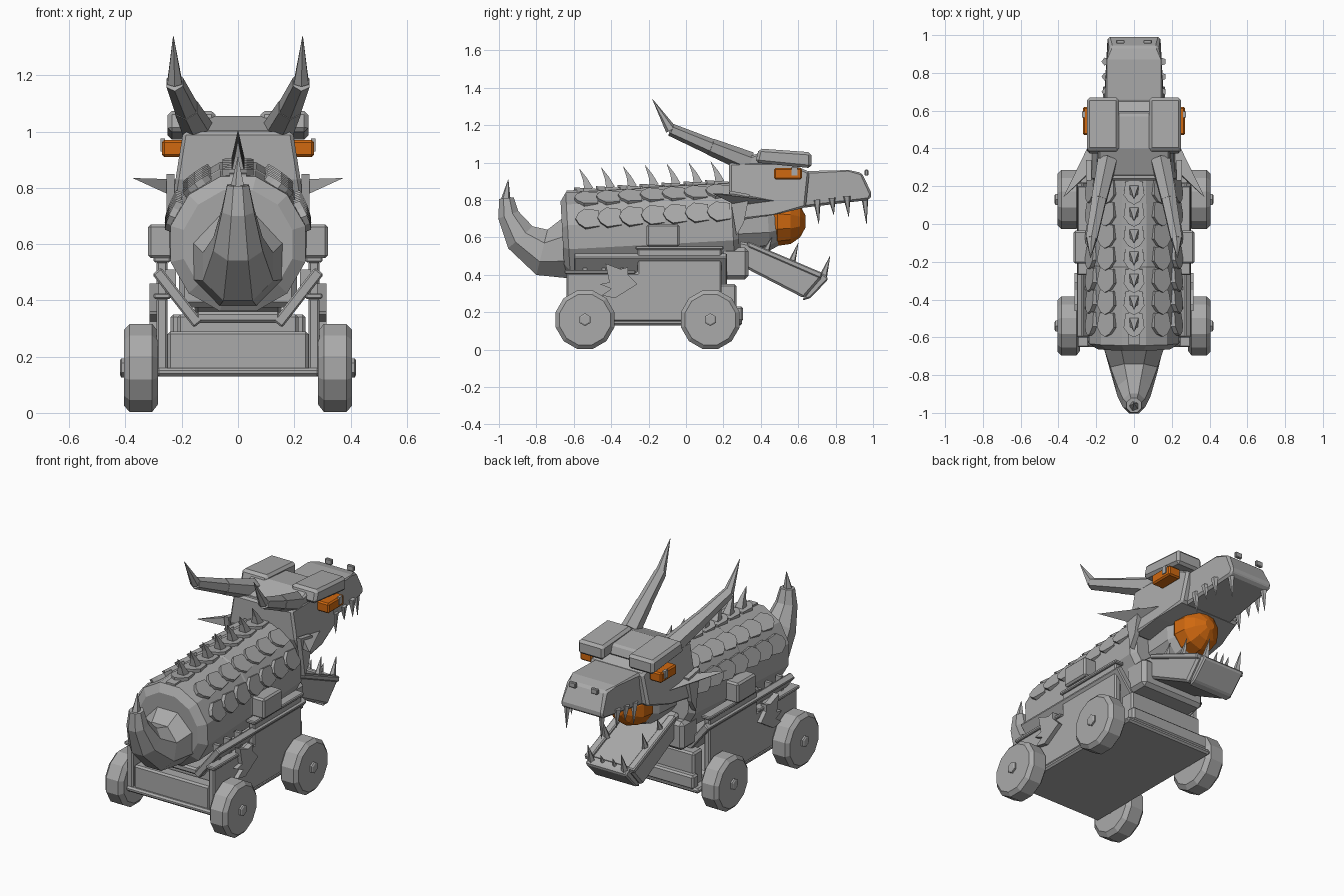
import bpy, bmesh, math
from mathutils import Vector, Matrix


def material(name, rgb):
    m = bpy.data.materials.new(name)
    m.diffuse_color = (*rgb, 1)
    return m


GREY = material("stone grey", (0.40, 0.40, 0.40))
ORANGE = material("ember orange", (0.63, 0.14, 0.005))


def mesh(name, verts, faces, mat=GREY, bevel=0):
    bm = bmesh.new()
    vs = [bm.verts.new(v) for v in verts]
    for f in faces:
        bm.faces.new([vs[i] for i in f])
    bmesh.ops.remove_doubles(bm, verts=bm.verts, dist=1e-5)
    bmesh.ops.recalc_face_normals(bm, faces=bm.faces)
    me = bpy.data.meshes.new(name)
    bm.to_mesh(me)
    bm.free()
    me.materials.append(mat)
    ob = bpy.data.objects.new(name, me)
    bpy.context.collection.objects.link(ob)
    if bevel:
        b = ob.modifiers.new("edge", "BEVEL")
        b.width, b.segments, b.limit_method = bevel, 1, "ANGLE"
    return ob


def bridge(n, rings):
    """Faces joining consecutive rings of n vertices, with end caps."""
    faces = [(r * n + i, r * n + (i + 1) % n, (r + 1) * n + (i + 1) % n, (r + 1) * n + i)
             for r in range(rings - 1) for i in range(n)]
    return faces + [tuple(range(n)), tuple(range((rings - 1) * n, rings * n))]


def prism(name, pts, xa, xb, mat=GREY, bevel=0):
    """Side profile (y, z) extruded from xa to xb; each may be a function of y, z."""
    val = lambda f, p: f(*p) if callable(f) else f
    verts = [(val(x, p), *p) for x in (xa, xb) for p in pts]
    return mesh(name, verts, bridge(len(pts), 2), mat, bevel)


def box(name, x, y, z, mat=GREY, bevel=0.01):
    return prism(name, [(y[0], z[0]), (y[1], z[0]), (y[1], z[1]), (y[0], z[1])], x[0], x[1], mat, bevel)


def tube(name, path, radii, sides=8, mat=GREY, squash=1):
    """Faceted tube along a path of points."""
    path = [Vector(p) for p in path]
    verts = []
    for k, p in enumerate(path):
        t = (path[min(k + 1, len(path) - 1)] - path[max(k - 1, 0)]).normalized()
        ref = Vector((1, 0, 0)) if abs(t.x) < 0.9 else Vector((0, 1, 0))
        u = (ref - t * ref.dot(t)).normalized()
        v = t.cross(u)
        for i in range(sides):
            a = math.tau * (i + 0.5) / sides
            r = max(radii[k], 0.001)
            verts.append(p + u * r * math.cos(a) + v * r * squash * math.sin(a))
    return mesh(name, verts, bridge(sides, len(path)), mat)


# --- Carriage ---
box("carriage_floor", (-0.29, 0.29), (-0.65, 0.30), (0.13, 0.16))
box("rear_beam", (-0.25, 0.25), (-0.63, -0.55), (0.14, 0.29))
box("rear_step", (-0.215, 0.215), (-0.55, -0.46), (0.16, 0.35))
box("front_beam", (-0.24, 0.24), (0.18, 0.27), (0.15, 0.35))
box("front_lip", (-0.26, 0.26), (0.25, 0.305), (0.15, 0.23))
plate = [(-0.64, 0.15), (0.19, 0.15), (0.19, 0.54), (-0.26, 0.54), (-0.26, 0.41), (-0.64, 0.41)]
shard = [(-0.46, 0.35), (-0.41, 0.36), (-0.43, 0.46), (-0.35, 0.43), (-0.31, 0.44),
         (-0.31, 0.40), (-0.26, 0.35), (-0.38, 0.275), (-0.45, 0.29), (-0.40, 0.325)]
for s in (-1, 1):
    prism("side_plate", plate, s * 0.25, s * 0.29, bevel=0.008)
    prism("broken_shard", shard, s * 0.28, s * 0.315)
    box("plate_cap_high", (s * 0.24, s * 0.30), (-0.27, 0.20), (0.535, 0.555), bevel=0.005)
    box("plate_cap_low", (s * 0.24, s * 0.30), (-0.65, -0.27), (0.405, 0.425), bevel=0.005)
    box("trunnion_block", (s * 0.22, s * 0.32), (-0.21, -0.035), (0.55, 0.67))
    # sloped cradle board under the barrel
    b = box("cradle_board", (-0.02, 0.02), (-0.60, 0.22), (-0.12, 0.12), bevel=0.006)
    b.matrix_world = Matrix.Translation((s * 0.215, 0, 0.41)) @ Matrix.Rotation(s * math.radians(38), 4, "Y")
    for y in (-0.54, -0.44, -0.34):
        box("cradle_post", (s * 0.22, s * 0.26), (y - 0.01, y + 0.01), (0.41, 0.51), bevel=0)
box("cradle_bottom", (-0.15, 0.15), (-0.60, 0.22), (0.32, 0.36))

# --- Wheels ---
for y in (-0.54, 0.13):
    tube("axle", [(-0.3, y, 0.16), (0.3, y, 0.16)], [0.03, 0.03], 6)
    for s in (-1, 1):
        xs = [0.285, 0.305, 0.385, 0.405, 0.405, 0.395]
        tube("wheel", [(s * x, y, 0.16) for x in xs], [0.135, 0.162, 0.162, 0.14, 0.13, 0.125], 12)
        tube("hub", [(s * x, y, 0.16) for x in (0.38, 0.415, 0.42)], [0.034, 0.034, 0.025], 6)
        for k in range(12):
            sp = box("spoke", (0.385, 0.404), (-0.009, 0.009), (0.055, 0.12), bevel=0.003)
            sp.matrix_world = (Matrix.Translation((0, y, 0.16)) @ Matrix.Rotation(math.tau * k / 12, 4, "X")
                               @ Matrix.Scale(s, 4, (1, 0, 0)))

# --- Barrel body ---
axis_z = lambda y: 0.60 + 0.055 * (y + 0.64)
ys = [-0.66, -0.63, -0.22, -0.21, 0.25, 0.28]
tube("barrel_body", [(0, y, axis_z(y)) for y in ys], [0.2, 0.248, 0.248, 0.252, 0.25, 0.22], 12)
tube("muzzle", [(0, 0.25, 0.66), (0, 0.44, 0.67), (0, 0.48, 0.675)], [0.14, 0.14, 0.12], 10)
tube("fire_ball", [(0, y, 0.685) for y in (0.44, 0.49, 0.56, 0.61, 0.64)],
     [0.10, 0.13, 0.12, 0.085, 0.03], 10, ORANGE)

# --- Tail ---
tube("tail", [(0, -0.64, 0.54), (0, -0.77, 0.52), (0, -0.885, 0.60), (0, -0.95, 0.72), (0, -0.96, 0.81)],
     [0.175, 0.135, 0.095, 0.062, 0.042], 8)
tube("tail_tip", [(0, -0.965, 0.79), (0, -0.95, 0.91)], [0.03, 0], 5)

# --- Scale rows and back spikes ---
outline = [(-0.045, 0.06), (0.045, 0.06), (0.055, -0.015), (0.03, -0.05), (0, -0.065), (-0.03, -0.05), (-0.055, -0.015)]
tilt = Matrix.Rotation(math.atan(0.055), 4, "X")
for k in range(7):
    y = -0.52 + 0.117 * k
    for deg in (-68, -36, 0, 36, 68):
        verts = [(px, py, h - 0.12 * py) for h in (0.225, 0.257) for px, py in outline]
        sc = mesh("scale", verts, bridge(7, 2))
        sc.matrix_world = (Matrix.Translation((0, y, axis_z(y))) @ tilt
                           @ Matrix.Rotation(math.radians(deg), 4, "Y"))
    zt = axis_z(y) + 0.25
    tube("back_spike", [(0, y, zt), (0, y - 0.02, zt + 0.055), (0, y - 0.05, zt + 0.11)], [0.034, 0.017, 0], 4)
prism("back_ridge", [(-0.64, 0.83), (0.23, 0.878), (0.23, 0.897), (-0.64, 0.85)], -0.03, 0.03)

# --- Head ---
side = lambda y, z: (0.195 + (1.0 - z) * 0.16) * (0.85 if y > 0.55 else 1)
head = [(0.23, 1.0), (0.23, 0.83), (0.28, 0.69), (0.47, 0.72), (0.64, 0.76), (0.66, 0.95), (0.55, 1.0)]
prism("head", head, lambda y, z: -side(y, z), side, bevel=0.012)
snout_w = lambda y, z: 0.17 - (0.03 if y > 0.9 else 0) - (0.015 if z > 0.9 else 0)
snout = [(0.47, 0.74), (0.98, 0.80), (0.995, 0.83), (0.94, 0.945), (0.87, 0.96), (0.66, 0.955), (0.47, 0.92)]
prism("upper_jaw", snout, lambda y, z: -snout_w(y, z), snout_w, bevel=0.012)
prism("brow_bridge", [(0.25, 0.98), (0.60, 0.98), (0.58, 1.04), (0.40, 1.055), (0.25, 1.0)], -0.19, 0.19, bevel=0.01)
for s in (-1, 1):
    prism("brow", [(0.37, 1.0), (0.67, 0.97), (0.67, 1.055), (0.39, 1.075)], s * 0.08, s * 0.25, bevel=0.015)
    box("eye", (s * 0.19, s * 0.27), (0.47, 0.62), (0.91, 0.97), ORANGE, 0.008)
    box("pupil", (s * 0.26, s * 0.276), (0.565, 0.595), (0.93, 0.975), bevel=0)
    box("nostril", (s * 0.05, s * 0.095), (0.955, 0.975), (0.93, 0.962), bevel=0.004)
    # horn in three tapering segments
    pts = [(s * 0.14, 0.34, 1.0), (s * 0.185, 0.13, 1.085), (s * 0.225, -0.08, 1.175), (s * 0.23, -0.18, 1.34)]
    for i, (ra, rb) in enumerate(((0.058, 0.046), (0.044, 0.034), (0.03, 0))):
        tube("horn_segment", pts[i:i + 2], [ra, rb], 6)
    # swept cheek fin and lower frill
    mesh("cheek_fin", [(s * 0.19, 0.52, 0.79), (s * 0.20, 0.30, 0.755), (s * 0.21, 0.30, 0.83),
                       (s * 0.375, 0.14, 0.835)], [(0, 1, 2), (0, 1, 3), (1, 2, 3), (0, 2, 3)])
    prism("frill", [(0.23, 0.85), (0.34, 0.83), (0.31, 0.68), (0.27, 0.61)], s * 0.225, s * 0.255)
    # upper teeth
    for y, ln in ((0.70, 0.10), (0.78, 0.06), (0.86, 0.08), (0.955, 0.13)):
        z = 0.745 + 0.115 * (y - 0.47)
        x = s * (0.15 if y < 0.9 else 0.115)
        tube("upper_tooth", [(x, y, z + 0.03), (x, y + 0.01, z - ln)], [0.022, 0], 5)
    # lower teeth
    for y, z, x, ln in ((0.42, 0.51, 0.13, 0.09), (0.56, 0.45, 0.13, 0.12), (0.73, 0.38, 0.11, 0.12)):
        tube("lower_tooth", [(s * x, y, z), (s * x, y + 0.04, z + ln)], [0.024, 0], 5)
for x in (-0.04, 0.04):
    tube("lower_front_tooth", [(x, 0.72, 0.38), (x, 0.75, 0.45)], [0.018, 0], 5)

# --- Lower jaw ---
box("jaw_hinge", (-0.21, 0.21), (0.18, 0.335), (0.375, 0.545), bevel=0.02)
prism("lower_jaw", [(0.28, 0.58), (0.33, 0.57), (0.73, 0.39), (0.63, 0.275), (0.33, 0.43), (0.28, 0.45)],
      -0.155, 0.155, bevel=0.012)
prism("jaw_chin", [(0.62, 0.262), (0.665, 0.275), (0.76, 0.375), (0.755, 0.39), (0.715, 0.415)], -0.135, 0.135, bevel=0.008)
for s in (-1, 1):
    prism("jaw_rim", [(0.33, 0.55), (0.33, 0.58), (0.73, 0.41), (0.72, 0.38)], s * 0.12, s * 0.165, bevel=0.006)
